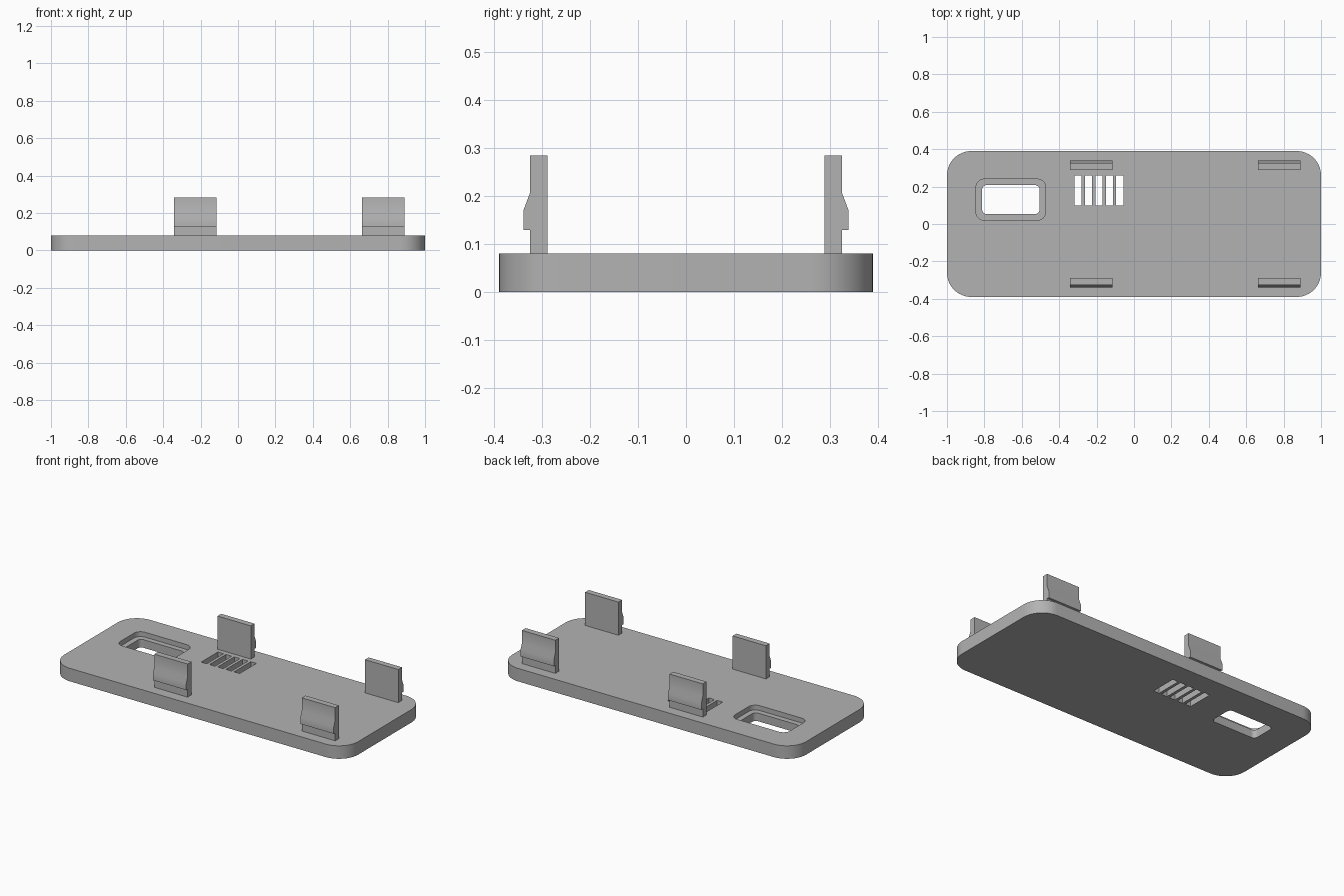
import bpy
import bmesh
from math import sin, cos, pi, radians

cube = bpy.data.objects.get("Cube")
if cube:
    bpy.data.objects.remove(cube, do_unlink=True)

grey = bpy.data.materials.new("plain grey")
grey.use_nodes = True
colour = (0.45, 0.45, 0.45, 1)
grey.diffuse_color = colour
grey.node_tree.nodes["Principled BSDF"].inputs["Base Color"].default_value = colour


def extrude_profile(name, points, offset):
    """Solid made by sweeping a closed outline along an offset."""
    bm = bmesh.new()
    face = bm.faces.new([bm.verts.new(p) for p in points])
    swept = bmesh.ops.extrude_face_region(bm, geom=[face])
    moved = [v for v in swept["geom"] if isinstance(v, bmesh.types.BMVert)]
    bmesh.ops.translate(bm, verts=moved, vec=offset)
    bmesh.ops.recalc_face_normals(bm, faces=bm.faces)
    mesh = bpy.data.meshes.new(name)
    bm.to_mesh(mesh)
    bm.free()
    mesh.materials.append(grey)
    obj = bpy.data.objects.new(name, mesh)
    bpy.context.collection.objects.link(obj)
    return obj


def rounded_slab(name, x0, x1, y0, y1, z0, z1, radius, steps=12):
    """Upright slab with rounded (or square) corners."""
    centres = [(x1 - radius, y1 - radius), (x0 + radius, y1 - radius),
               (x0 + radius, y0 + radius), (x1 - radius, y0 + radius)]
    points = []
    for quarter, (cx, cy) in enumerate(centres):
        for i in range(steps + 1 if radius else 1):
            a = (quarter + i / steps) * pi / 2
            points.append((cx + radius * cos(a), cy + radius * sin(a), z0))
    return extrude_profile(name, points, (0, 0, z1 - z0))


def smooth(obj):
    bpy.ops.object.select_all(action="DESELECT")
    obj.select_set(True)
    bpy.context.view_layer.objects.active = obj
    bpy.ops.object.shade_smooth_by_angle(angle=radians(30))


# Base plate
TOP = 0.08
plate = rounded_slab("base_plate", -1, 1, -0.39, 0.39, 0, TOP, 0.13)

# Cutters: stepped window and five vent slots
cutters = [
    rounded_slab("recess_cutter", -0.845, -0.472, 0.02, 0.24, 0.05, 0.2, 0.045),
    rounded_slab("window_cutter", -0.812, -0.505, 0.053, 0.208, -0.1, 0.15, 0.025),
]
for i in range(5):
    x = -0.319 + i * 0.056
    cutters.append(rounded_slab("slot_cutter", x, x + 0.038, 0.098, 0.26, -0.1, 0.2, 0))

for cutter in cutters:
    cutter.hide_render = True
    mod = plate.modifiers.new("cut", "BOOLEAN")
    mod.operation = "DIFFERENCE"
    mod.solver = "EXACT"
    mod.object = cutter
    bpy.context.view_layer.objects.active = plate
    bpy.ops.object.modifier_apply(modifier=mod.name)
for cutter in cutters:
    bpy.data.objects.remove(cutter, do_unlink=True)
smooth(plate)

# Snap clips: the catch faces outward on both long edges
clip = [(0.289, TOP), (0.325, TOP), (0.325, 0.129), (0.339, 0.129),
        (0.339, 0.17), (0.325, 0.207), (0.325, 0.284), (0.289, 0.284)]
for side, sign in (("front", -1), ("back", 1)):
    for place, x in (("right", -0.342), ("left", 0.662)):
        outline = [(x, sign * y, z) for y, z in clip]
        smooth(extrude_profile(f"{side}_{place}_clip", outline, (0.227, 0, 0)))
